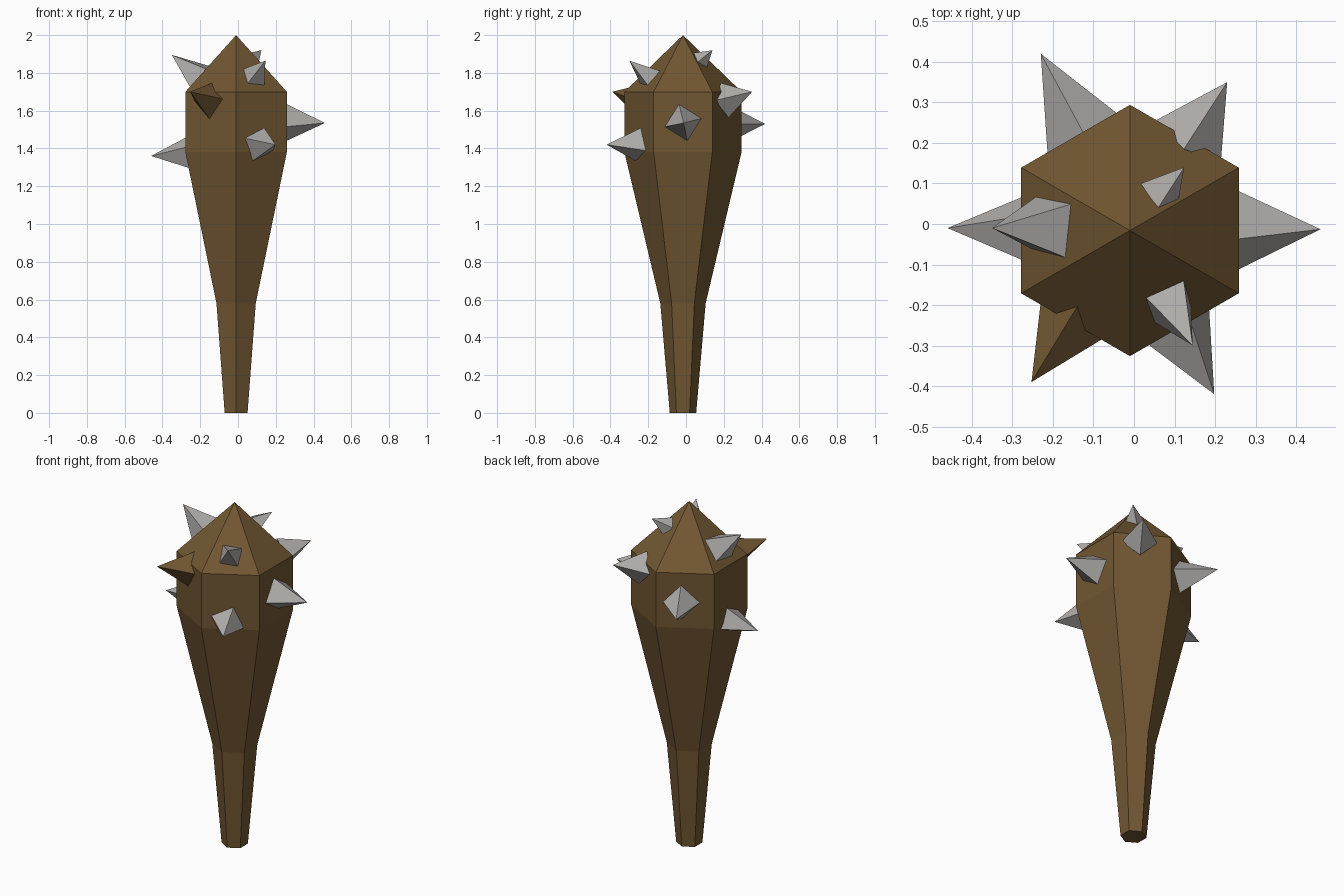
import bpy, math
from mathutils import Vector

if "Cube" in bpy.data.objects:
    bpy.data.objects.remove(bpy.data.objects["Cube"])


def make_material(name, color):
    m = bpy.data.materials.new(name)
    m.diffuse_color = (*color, 1)
    m.use_nodes = True
    m.node_tree.nodes["Principled BSDF"].inputs["Base Color"].default_value = m.diffuse_color
    return m


wood = make_material("brown wood", (0.165, 0.094, 0.032))
metal = make_material("grey metal", (0.44, 0.425, 0.41))


def make_object(name, verts, faces, mat):
    mesh = bpy.data.meshes.new(name)
    mesh.from_pydata(verts, [], faces)
    mesh.materials.append(mat)
    ob = bpy.data.objects.new(name, mesh)
    bpy.context.collection.objects.link(ob)
    return ob


# Club body: hexagonal rings (radius, height) closed by a pointed top
CX, CY, N = -0.01, -0.016, 6
rings = [(0.07, 0.0), (0.12, 0.58), (0.31, 1.38), (0.31, 1.70)]
verts = []
for r, z in rings:
    for i in range(N):
        a = math.radians(30 + 60 * i)
        verts.append((CX + r * math.cos(a), CY + r * math.sin(a), z))
verts.append((CX, CY, 2.0))
faces = [tuple(reversed(range(N)))]
for k in range(len(rings) - 1):
    for i in range(N):
        j = (i + 1) % N
        faces.append((k * N + i, k * N + j, k * N + N + j, k * N + N + i))
top = (len(rings) - 1) * N
faces += [(top + i, top + (i + 1) % N, len(verts) - 1) for i in range(N)]
make_object("club_body", verts, faces, wood)


def spike(name, tip, centre, corner, mat=metal):
    """Square pyramid from its tip, base centre and one base corner."""
    tip, centre, corner = Vector(tip), Vector(centre), Vector(corner)
    axis = (tip - centre).normalized()
    u = corner - centre
    radius = u.length
    u = (u - axis * u.dot(axis)).normalized() * radius
    v = axis.cross(u)
    pts = [centre + u, centre + v, centre - u, centre - v, tip]
    make_object(name, pts,
                [(3, 2, 1, 0), (0, 1, 4), (1, 2, 4), (2, 3, 4), (3, 0, 4)], mat)


# Spikes around the head
spike("spike_right", (0.46, -0.013, 1.535), (0.255, -0.015, 1.537), (0.255, -0.037, 1.635))
spike("spike_left", (-0.46, -0.01, 1.36), (-0.265, -0.01, 1.378), (-0.27, 0.02, 1.46))
spike("spike_back_left", (-0.23, 0.42, 1.53), (-0.125, 0.222, 1.53), (-0.125, 0.225, 1.63))
spike("spike_back_right", (0.23, 0.35, 1.70), (0.135, 0.205, 1.655), (0.12, 0.18, 1.745))
spike("spike_front_right", (0.198, -0.42, 1.42), (0.108, -0.252, 1.422), (0.137, -0.235, 1.51))
# One spike is plain wood
spike("wooden_spike_front_left", (-0.253, -0.39, 1.70), (-0.14, -0.215, 1.65),
      (-0.135, -0.195, 1.75), wood)

# Spikes on the pointed top
spike("top_spike_left", (-0.35, -0.01, 1.895), (-0.2, -0.007, 1.775), (-0.147, 0.05, 1.832))
spike("top_spike_back_right", (0.124, 0.14, 1.92), (0.062, 0.073, 1.862), (0.017, 0.1, 1.88))
spike("top_spike_front_right", (0.145, -0.3, 1.865), (0.085, -0.19, 1.775), (0.025, -0.17, 1.81))
